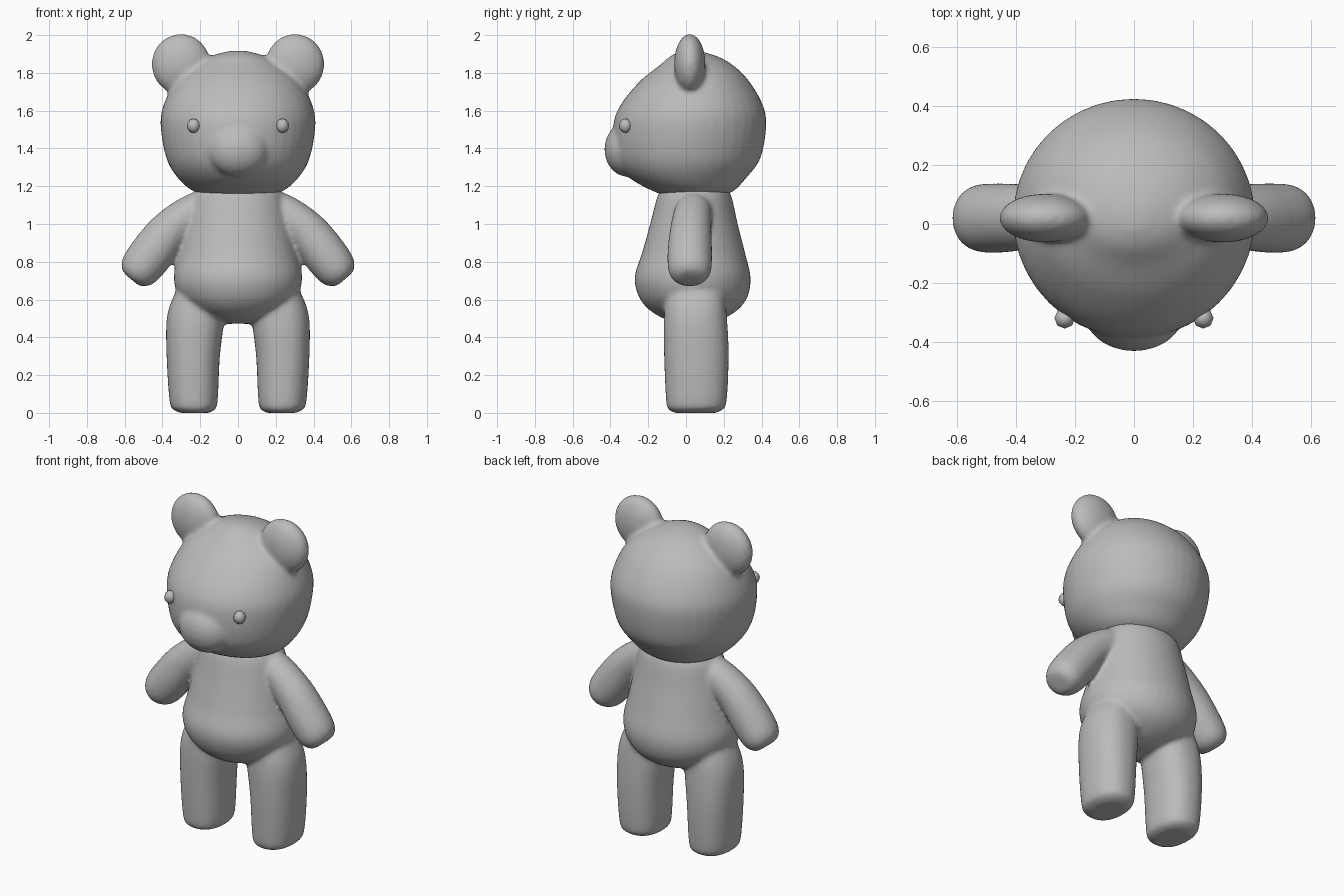
import bpy, bmesh, math
from mathutils import Vector

if "Cube" in bpy.data.objects:
    bpy.data.objects.remove(bpy.data.objects["Cube"])

grey = bpy.data.materials.new("soft grey")
grey.diffuse_color = (0.5, 0.5, 0.5, 1)
grey.use_nodes = True
grey.node_tree.nodes["Principled BSDF"].inputs["Base Color"].default_value = grey.diffuse_color


def finish(bm, name):
    bmesh.ops.recalc_face_normals(bm, faces=bm.faces)
    mesh = bpy.data.meshes.new(name)
    bm.to_mesh(mesh)
    bm.free()
    mesh.materials.append(grey)
    mesh.shade_smooth()
    obj = bpy.data.objects.new(name, mesh)
    bpy.context.collection.objects.link(obj)
    return obj


def blend(a, b, c, d, t):
    # Catmull-Rom interpolation between b and c
    return tuple(0.5 * (2 * q + (r - p) * t + (2 * p - 5 * q + 4 * r - s) * t ** 2
                        + (3 * q - p - 3 * r + s) * t ** 3)
                 for p, q, r, s in zip(a, b, c, d))


def loft(bm, keys, side=1, upright=True, power=2.0, steps=5, segs=40):
    # keys: x, y, z, radius across, radius in depth
    rows = []
    for i in range(len(keys) - 1):
        a, d = keys[max(i - 1, 0)], keys[min(i + 2, len(keys) - 1)]
        rows += [blend(a, keys[i], keys[i + 1], d, s / steps) for s in range(steps)]
    rows.append(keys[-1])
    rings = []
    for i, (x, y, z, ru, rv) in enumerate(rows):
        across = Vector((1, 0, 0))
        if not upright:
            p, q = rows[max(i - 1, 0)], rows[min(i + 1, len(rows) - 1)]
            across = Vector((p[2] - q[2], 0, q[0] - p[0])).normalized()
        ring = []
        for k in range(segs):
            t = math.tau * k / segs
            c, s = math.cos(t), math.sin(t)
            u = math.copysign(abs(c) ** (2 / power), c) * ru
            v = math.copysign(abs(s) ** (2 / power), s) * rv
            co = Vector((x, y, z)) + across * u + Vector((0, v, 0))
            ring.append(bm.verts.new((co.x * side, co.y, co.z)))
        rings.append(ring)
    for lo, hi in zip(rings, rings[1:]):
        for k in range(segs):
            n = (k + 1) % segs
            bm.faces.new((lo[k], lo[n], hi[n], hi[k]))
    bm.faces.new(rings[0])
    bm.faces.new(rings[-1])


def ball(bm, centre, radii, u=32, v=20):
    made = bmesh.ops.create_uvsphere(bm, u_segments=u, v_segments=v, radius=1)["verts"]
    for vert in made:
        vert.co = Vector(centre) + Vector([a * r for a, r in zip(vert.co, radii)])


def fuse(obj, repeats):
    # merge overlapping volumes and soften the seams
    remesh = obj.modifiers.new("fuse", 'REMESH')
    remesh.mode = 'VOXEL'
    remesh.voxel_size = 0.013
    remesh.use_smooth_shade = True
    soften = obj.modifiers.new("soften", 'SMOOTH')
    soften.factor = 0.5
    soften.iterations = repeats


# Head with snout and ears
bm = bmesh.new()
loft(bm, [(0, .04, 1.135, .10, .10), (0, .04, 1.17, .23, .205), (0, .01, 1.245, .32, .31),
          (0, .01, 1.35, .38, .385), (0, .02, 1.52, .41, .405), (0, .03, 1.63, .394, .377),
          (0, .045, 1.755, .33, .29), (0, .055, 1.84, .235, .195), (0, .04, 1.89, .14, .12),
          (0, .02, 1.917, .04, .04)])
ball(bm, (0, -.31, 1.395), (.165, .122, .145))
for side in (-1, 1):
    ball(bm, (side * .302, .02, 1.846), (.156, .083, .16))
fuse(finish(bm, "head"), 8)

# Torso with arms and legs
bm = bmesh.new()
loft(bm, [(0, .04, .472, .07, .07), (0, .04, .5, .16, .16), (0, .04, .55, .25, .24),
          (0, .038, .62, .315, .29), (0, .035, .72, .34, .307), (0, .04, .85, .312, .272),
          (0, .042, 1.0, .28, .232), (0, .045, 1.15, .245, .195), (0, .045, 1.2, .2, .16)])
for side in (-1, 1):
    loft(bm, [(.16, .04, 1.115, .05, .06), (.22, .038, 1.08, .09, .095), (.36, .025, .965, .11, .11),
              (.46, .02, .84, .117, .118), (.525, .02, .755, .107, .113),
              (.555, .02, .715, .075, .085), (.563, .02, .705, .04, .05)],
         side, upright=False)
    loft(bm, [(.23, .05, 0, .075, .11), (.232, .05, .015, .107, .14), (.235, .055, .06, .127, .16),
              (.237, .055, .3, .141, .171), (.225, .05, .5, .152, .167), (.21, .05, .62, .13, .15),
              (.19, .05, .72, .09, .11)], side, power=2.3)
fuse(finish(bm, "body"), 8)

# Bead eyes
for side, name in ((-1, "right_eye"), (1, "left_eye")):
    bm = bmesh.new()
    ball(bm, (side * .235, -.32, 1.52), (.035, .035, .038), 8, 6)
    finish(bm, name)
